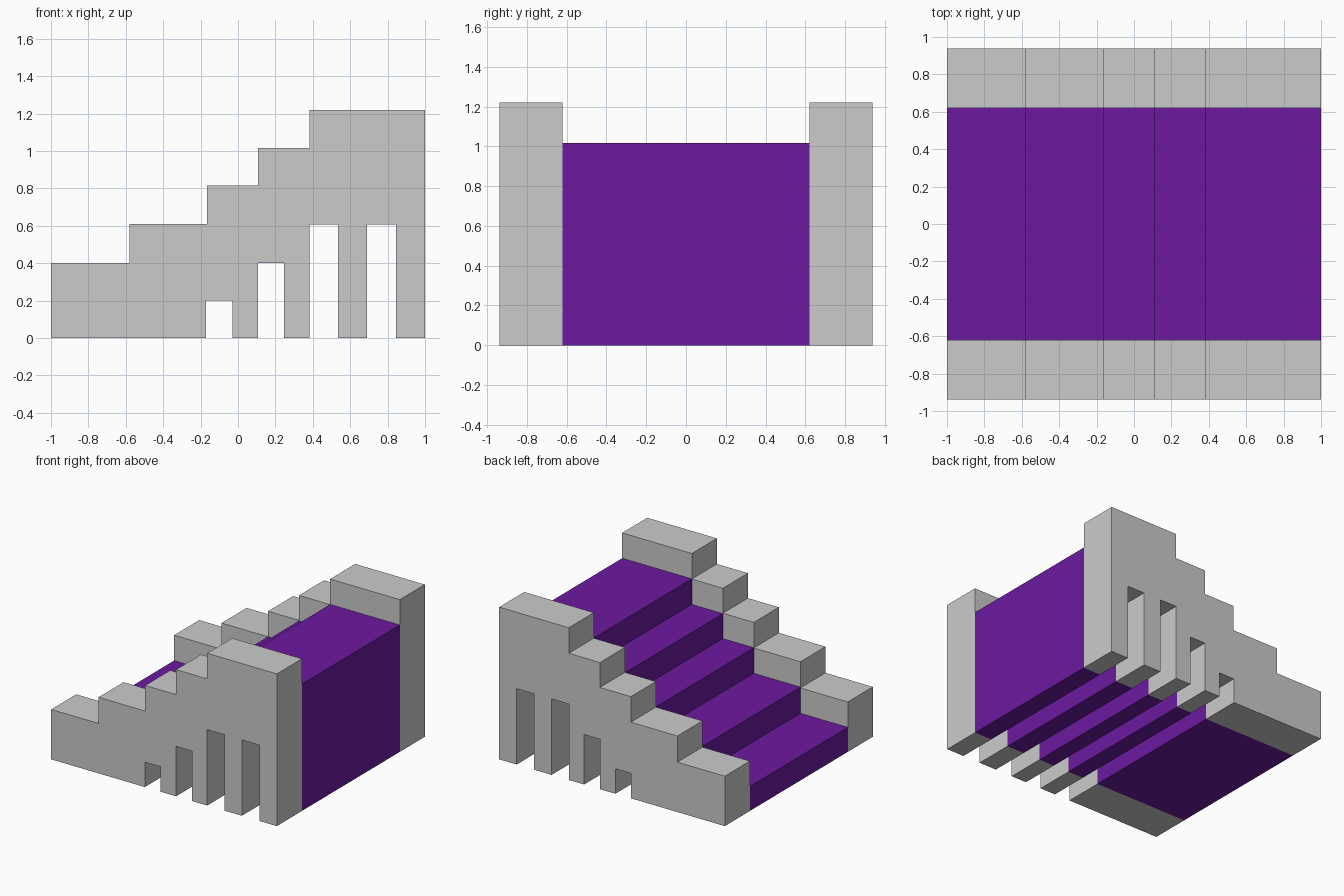
import bpy, bmesh

if "Cube" in bpy.data.objects:
    bpy.data.objects.remove(bpy.data.objects["Cube"])

# Shared side outline: (start x, wall top z) per step, and (x0, x1, top z) per slot
STEPS = [(-1.0, 0.4), (-0.58, 0.61), (-0.167, 0.815), (0.107, 1.015), (0.383, 1.22)]
SLOTS = [(-0.17, -0.03, 0.2), (0.107, 0.247, 0.4), (0.383, 0.535, 0.608), (0.69, 0.845, 0.608)]
WALL_IN, WALL_OUT, DROP = 0.62, 0.937, 0.203


def outline(drop):
    """Slotted underside left to right, then stepped top right to left."""
    pts = [(-1.0, 0.0)]
    for x0, x1, top in SLOTS:
        pts += [(x0, 0), (x0, top), (x1, top), (x1, 0)]
    pts.append((1.0, 0.0))
    right = 1.0
    for x, z in reversed(STEPS):
        pts += [(right, z - drop), (x, z - drop)]
        right = x
    return pts


def slab(name, drop, y0, y1, mat=None):
    bm = bmesh.new()
    face = bm.faces.new([bm.verts.new((x, y0, z)) for x, z in outline(drop)])
    ext = bmesh.ops.extrude_face_region(bm, geom=[face], use_keep_orig=True)
    moved = [g for g in ext["geom"] if isinstance(g, bmesh.types.BMVert)]
    bmesh.ops.translate(bm, verts=moved, vec=(0, y1 - y0, 0))
    bmesh.ops.recalc_face_normals(bm, faces=bm.faces)
    mesh = bpy.data.meshes.new(name)
    bm.to_mesh(mesh)
    bm.free()
    if mat:
        mesh.materials.append(mat)
    obj = bpy.data.objects.new(name, mesh)
    bpy.context.collection.objects.link(obj)
    return obj


purple = bpy.data.materials.new("purple")
purple.diffuse_color = (0.15, 0.01, 0.35, 1)
purple.use_nodes = True
purple.node_tree.nodes["Principled BSDF"].inputs["Base Color"].default_value = purple.diffuse_color

# Purple flight of steps between two grey stepped side walls
slab("stair_carpet", DROP, -WALL_IN, WALL_IN, purple)
slab("front_wall", 0, -WALL_OUT, -WALL_IN)
slab("back_wall", 0, WALL_IN, WALL_OUT)
